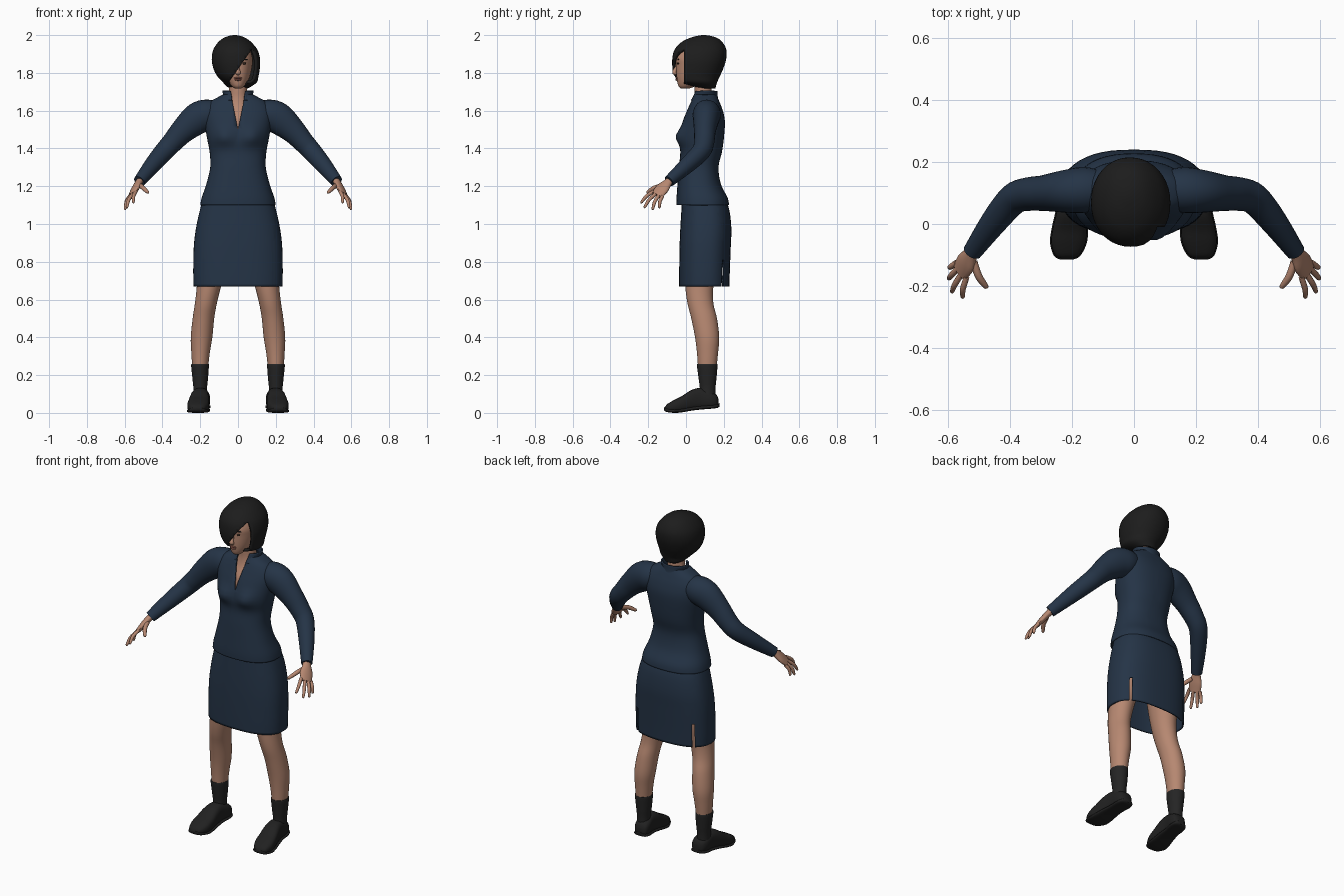
import bpy, bmesh
from math import sin, cos, pi, exp, copysign, radians
from mathutils import Vector, Matrix

cube = bpy.data.objects.get("Cube")
if cube:
    bpy.data.objects.remove(cube)


def material(name, r, g, b):
    m = bpy.data.materials.new(name)
    m.use_nodes = True
    m.diffuse_color = (r, g, b, 1)
    bsdf = m.node_tree.nodes["Principled BSDF"]
    bsdf.inputs["Base Color"].default_value = (r, g, b, 1)
    bsdf.inputs["Roughness"].default_value = 0.8
    return m


NAVY = material("navy cloth", 0.018, 0.034, 0.062)
SKIN = material("skin", 0.47, 0.245, 0.165)
HAIR = material("black hair", 0.012, 0.012, 0.012)
LEATHER = material("black leather", 0.015, 0.015, 0.015)
SOCK = material("dark sock", 0.018, 0.018, 0.018)
LIPS = material("lips", 0.3, 0.11, 0.08)
EYE = material("dark eye", 0.03, 0.018, 0.012)


def finish(name, bm, mat, thick=0):
    bmesh.ops.recalc_face_normals(bm, faces=bm.faces)
    mesh = bpy.data.meshes.new(name)
    bm.to_mesh(mesh)
    bm.free()
    mesh.materials.append(mat)
    ob = bpy.data.objects.new(name, mesh)
    bpy.context.collection.objects.link(ob)
    bpy.ops.object.select_all(action='DESELECT')
    ob.select_set(True)
    bpy.context.view_layer.objects.active = ob
    bpy.ops.object.shade_smooth_by_angle(angle=radians(50))
    if thick:
        mod = ob.modifiers.new("thickness", 'SOLIDIFY')
        mod.thickness, mod.offset = thick, -1
    return ob


def smooth(rows, k=4):
    """Catmull-Rom interpolation between rows of numbers."""
    out = []
    for i in range(len(rows) - 1):
        a, b, c, d = (rows[min(max(i + j, 0), len(rows) - 1)] for j in (-1, 0, 1, 2))
        for s in range(k):
            t = s / k
            out.append([q + t / 2 * (r - p + t * (2 * p - 5 * q + 4 * r - u
                        + t * (3 * (q - r) + u - p))) for p, q, r, u in zip(a, b, c, d)])
    return out + [list(rows[-1])]


def loft(rings, caps=True):
    bm = bmesh.new()
    loops = [[bm.verts.new(p) for p in ring] for ring in rings]
    for a, b in zip(loops, loops[1:]):
        for i in range(len(a)):
            j = (i + 1) % len(a)
            bm.faces.new((a[i], a[j], b[j], b[i]))
    if caps:
        bm.faces.new(loops[0])
        bm.faces.new(loops[-1])
    return bm


def circle(n, e=1.0):
    def f(v):
        return copysign(abs(v) ** e, v)
    return [(f(cos(2 * pi * i / n)), f(sin(2 * pi * i / n))) for i in range(n)]


def stack(rows, side=1, n=32, e=1.0, caps=True):
    """Level rings from rows of z, centre x, half width, front y, back y."""
    return loft([[Vector((side * (cx + rx * c), (yf + yb) / 2 + (yb - yf) / 2 * s, z))
                  for c, s in circle(n, e)] for z, cx, rx, yf, yb in smooth(rows)], caps)


def tube(rows, side=1, ref=(0, 1, 0), n=16):
    """Rings along a path from rows of x, y, z, radius along ref, radius across."""
    rows, rings = smooth(rows), []
    for i, (x, y, z, ra, rb) in enumerate(rows):
        a, b = rows[max(i - 1, 0)], rows[min(i + 1, len(rows) - 1)]
        t = (Vector(b[:3]) - Vector(a[:3])).normalized()
        u = Vector(ref)
        u = (u - t * u.dot(t)).normalized()
        v = t.cross(u)
        pts = [Vector((x, y, z)) + u * ra * c + v * rb * s for c, s in circle(n)]
        rings.append([Vector((side * p.x, p.y, p.z)) for p in pts])
    return loft(rings)


def cut(bm, planes, rule):
    """Slice along planes, then remove the faces the rule picks."""
    for co, no in planes:
        bmesh.ops.bisect_plane(bm, geom=bm.verts[:] + bm.edges[:] + bm.faces[:],
                               plane_co=co, plane_no=no, dist=1e-5)
    gone = [f for f in bm.faces if rule(f.calc_center_median())]
    bmesh.ops.delete(bm, geom=gone, context='FACES')


def ellipsoid(name, mat, centre, radii):
    bm = bmesh.new()
    bmesh.ops.create_uvsphere(bm, u_segments=16, v_segments=10, radius=1,
                              matrix=Matrix.Translation(centre) @ Matrix.Diagonal((*radii, 1)))
    finish(name, bm, mat)


def cut_neckline(bm):
    tip = (0, 0, 1.5)
    cut(bm, [(tip, (1, 0, -0.2)), (tip, (1, 0, 0.2))],
        lambda p: p.y < 0.09 and abs(p.x) < (p.z - 1.5) * 0.2)


# Jacket with a narrow V neckline and a shaped bust
bm = stack([(1.1, 0, .2, -.05, .228), (1.14, 0, .192, -.05, .22), (1.21, 0, .168, -.045, .185),
            (1.3, 0, .147, -.038, .172), (1.38, 0, .15, -.03, .19), (1.45, 0, .163, -.035, .2),
            (1.54, 0, .178, -.018, .206), (1.6, 0, .178, .005, .195), (1.645, 0, .15, .025, .178),
            (1.672, 0, .105, .038, .166), (1.685, 0, .08, .042, .16)], n=48, e=.85, caps=False)
for v in bm.verts:
    if v.co.y < 0.07:
        v.co.y -= 0.028 * exp(-((abs(v.co.x) - .075) / .05) ** 2 - ((v.co.z - 1.465) / .045) ** 2)
cut_neckline(bm)
finish("jacket", bm, NAVY, .008)

# Stand collar
bm = stack([(1.655, 0, .098, .022, .172), (1.675, 0, .078, .03, .168),
            (1.705, 0, .084, .042, .166)], caps=False)
cut_neckline(bm)
finish("collar", bm, NAVY, .008)

# Skirt with two back slits
bm = stack([(1.15, 0, .178, -.02, .2), (1.08, 0, .2, -.024, .228), (.98, 0, .222, -.03, .24),
            (.88, 0, .234, -.034, .237), (.75, 0, .237, -.036, .232), (.67, 0, .235, -.036, .23)],
           n=48, e=.8, caps=False)
cut(bm, [((s * x, 0, 0), (1, 0, 0)) for s in (1, -1) for x in (.18, .192)]
    + [((0, 0, .81), (0, 0, 1))],
    lambda p: p.y > .1 and p.z < .81 and .18 < abs(p.x) < .192)
finish("skirt", bm, NAVY, .008)

# Neck with upper chest, and head
finish("neck", stack([(1.44, 0, .07, .0, .12), (1.55, 0, .07, .002, .14), (1.62, 0, .065, .034, .14),
                      (1.67, 0, .052, .045, .14), (1.72, 0, .047, .045, .135),
                      (1.79, 0, .047, .05, .14)]), SKIN)
finish("head", stack([(1.718, 0, .018, -.028, .02), (1.73, 0, .034, -.04, .05), (1.755, 0, .052, -.047, .1),
                      (1.79, 0, .066, -.051, .14), (1.84, 0, .076, -.052, .165),
                      (1.88, 0, .077, -.052, .17), (1.93, 0, .06, -.025, .15),
                      (1.96, 0, .03, .03, .11)]), SKIN)

# Face details
finish("nose", tube([(0, -.046, 1.85, .006, .006), (0, -.056, 1.82, .009, .009),
                     (0, -.062, 1.802, .011, .014), (0, -.052, 1.793, .007, .01)]), SKIN)
ellipsoid("upper_lip", LIPS, (0, -.048, 1.773), (.021, .008, .005))
ellipsoid("lower_lip", LIPS, (0, -.047, 1.764), (.018, .009, .006))
for s, label in ((1, "left"), (-1, "right")):
    ellipsoid(label + "_eye", EYE, (s * .031, -.042, 1.85), (.013, .005, .006))
    ellipsoid(label + "_eyebrow", HAIR, (s * .033, -.041, 1.871), (.019, .005, .004))

# Bobbed hair with a swept fringe that bares one side of the face
bm = stack([(1.715, .005, .04, .09, .155), (1.728, .005, .065, .04, .158), (1.75, .01, .09, -.035, .165),
            (1.78, .0, .108, -.062, .178), (1.82, -.007, .122, -.071, .196),
            (1.87, -.011, .128, -.073, .212), (1.92, -.014, .118, -.062, .214),
            (1.96, -.017, .09, -.028, .195), (1.985, -.018, .058, .02, .165),
            (1.997, -.018, .025, .065, .125), (2.0, -.018, .004, .09, .1)], n=40, e=.95)
part, slope = Vector((.07, 0, 1.92)), Vector((.17, 0, -.12))
cut(bm, [(part, slope), ((0, -.01, 0), (0, 1, 0))],
    lambda p: (p.z < 1.717) or (p.y < -.01 and (p - part).dot(slope) > 0))
finish("hair", bm, HAIR, .015)

# Fingers: base, bent middle is derived, tip
FINGERS = {"index": ((.541, -.172, 1.172), (.555, -.24, 1.112)),
           "middle": ((.558, -.162, 1.158), (.59, -.222, 1.086)),
           "ring": ((.57, -.145, 1.15), (.6, -.178, 1.076)),
           "little": ((.574, -.125, 1.147), (.598, -.142, 1.085)),
           "thumb": ((.518, -.122, 1.205), (.476, -.208, 1.166))}
SHOE = [(-.112, .018, .014, .028), (-.1, .04, .005, .046), (-.06, .056, 0, .07),
        (-.02, .056, .003, .09), (.03, .05, .012, .122), (.08, .044, .018, .132),
        (.13, .046, .022, .115), (.16, .038, .026, .098), (.171, .02, .032, .075)]


def shoe_part(side, height, grow):
    rings = []
    for y, hw, zb, zt in smooth(SHOE):
        top = min(zt, zb + height)
        rings.append([Vector((side * (.206 - y * .1 + hw * grow * c), y * (1 + grow) / 2,
                              (zb + top) / 2 + (top - zb) / 2 * s)) for c, s in circle(20, .7)])
    return loft(rings)


for s, label in ((1, "left_"), (-1, "right_")):
    # Sleeve, palm and fingers
    finish(label + "sleeve", tube([(.1, .11, 1.585, .06, .06), (.155, .11, 1.58, .074, .08),
                                   (.215, .106, 1.558, .07, .084), (.29, .1, 1.495, .058, .067),
                                   (.345, .096, 1.435, .054, .056), (.39, .08, 1.385, .05, .052),
                                   (.45, .01, 1.315, .043, .045), (.522, -.09, 1.226, .03, .032)],
                                  s, n=24), NAVY)
    finish(label + "palm", tube([(.505, -.07, 1.245, .022, .02), (.525, -.095, 1.22, .024, .018),
                                 (.543, -.125, 1.188, .038, .017), (.562, -.155, 1.153, .034, .012)],
                                s, ref=(.035, .05, -.025)), SKIN)
    for finger, (a, b) in FINGERS.items():
        a, b = Vector(a), Vector(b)
        mid = (a + b) / 2 + Vector((.005, -.004, .005))
        r = .012 if finger == "thumb" else .0095
        finish(label + finger + "_finger", tube([(*a, r, r), (*mid, r, r), (*a.lerp(b, .92), r * .75, r * .75),
                                                 (*b, r * .3, r * .3)], s, n=10), SKIN)

    # Leg, sock, shoe and sole
    finish(label + "leg", stack([(1.0, .1, .085, .0, .19), (.8, .135, .076, -.01, .17), (.67, .154, .064, -.004, .145),
                                 (.58, .17, .058, .008, .145), (.5, .183, .057, .028, .164),
                                 (.4, .193, .057, .048, .176), (.32, .198, .049, .058, .17),
                                 (.24, .2, .042, .064, .162), (.1, .2, .032, .078, .15)], s), SKIN)
    finish(label + "sock", stack([(.258, .201, .044, .061, .164), (.25, .201, .047, .058, .167),
                                  (.18, .2, .041, .067, .161), (.13, .2, .036, .073, .156),
                                  (.08, .2, .036, .07, .155)], s), SOCK)
    finish(label + "shoe", shoe_part(s, 1, 1), LEATHER)
    finish(label + "sole", shoe_part(s, .02, 1.06), LEATHER)
